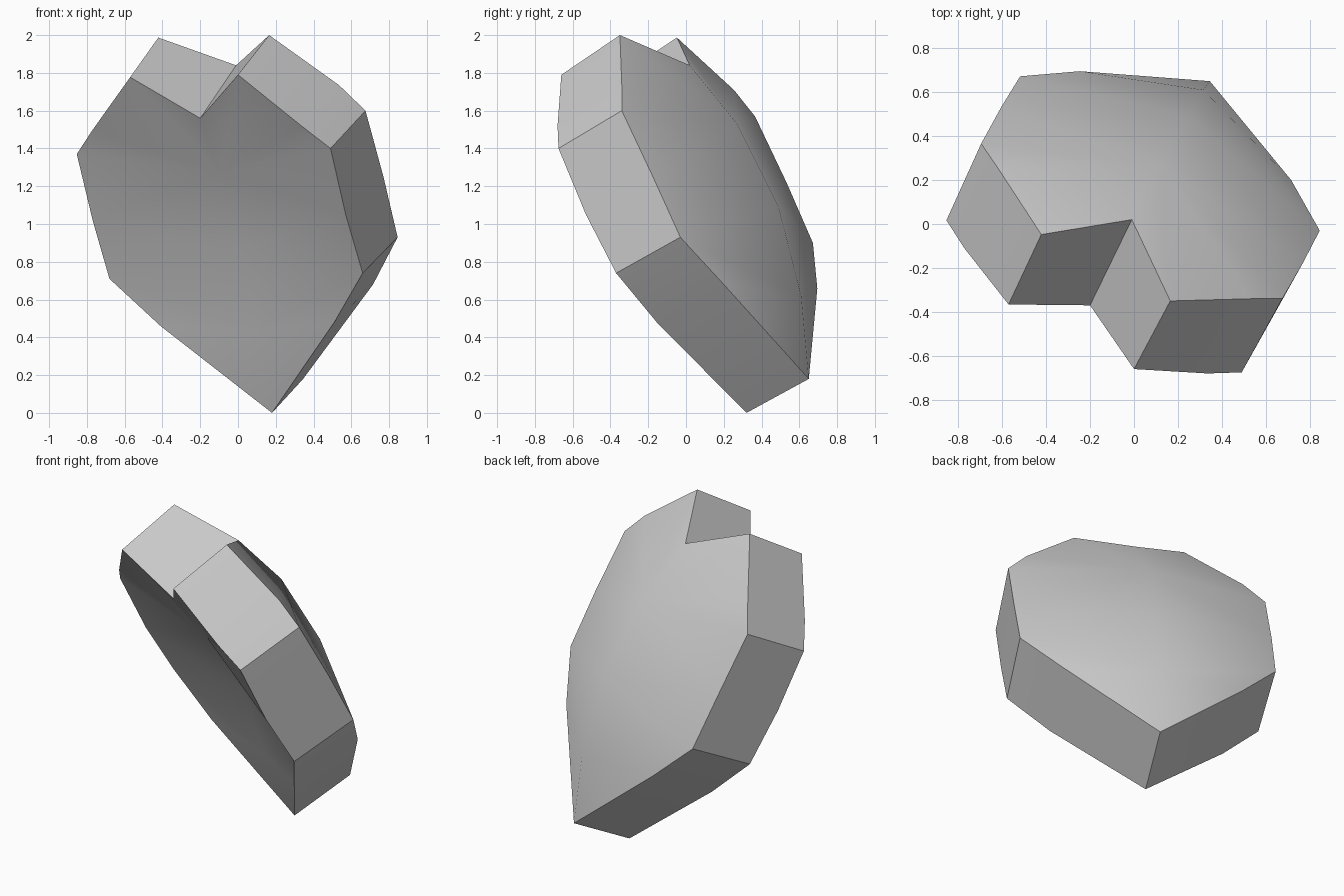
import bpy, bmesh, math
from mathutils import Vector

if "Cube" in bpy.data.objects:
    bpy.data.objects.remove(bpy.data.objects["Cube"])

# Heart centre lines (notch, three crease points, bottom tip) for both skins
FRONT_MID = [(-.20, -.37, 1.56), (-.10, -.18, 1.27), (.015, .03, .88),
             (.085, .15, .43), (.18, .32, 0)]
BACK_MID = [(-.01, .02, 1.84), (.12, .27, 1.53), (.243, .49, 1.09),
            (.315, .61, .62), (.345, .65, .18)]
# Right-hand rims: lobe peak, mid, shoulder, mid, hip, mid
FRONT_RIM = [(0, -.66, 1.79), (.335, -.68, 1.52), (.49, -.675, 1.40),
             (.57, -.53, 1.05), (.66, -.37, .74), (.51, -.155, .48)]
BACK_RIM = [(.165, -.35, 2.0), (.535, -.34, 1.735), (.675, -.34, 1.60),
            (.77, -.175, 1.25), (.845, -.03, .93), (.715, .20, .68)]

# Tilted symmetry plane of the heart
N = Vector((1.34, -.69, .03)).normalized()
K = .025 / 1.507


def reflect(p):
    p = Vector(p)
    return p - 2 * (N.dot(p) - K) * N


bm = bmesh.new()
mids = [[bm.verts.new(p) for p in m] for m in (FRONT_MID, BACK_MID)]
caps = set()
for place in (Vector, reflect):
    outlines = []
    for mid, rim in zip(mids, (FRONT_RIM, BACK_RIM)):
        # Dished skin: fan between the centre crease and the rim
        o = [mid[0]] + [bm.verts.new(place(p)) for p in rim] + [mid[4]]
        c1, c2, c3 = mid[1:4]
        for tri in ((o[0], o[1], c1), (o[1], o[2], c1), (o[2], o[3], c1),
                    (c1, o[3], o[4]), (c1, o[4], c2), (c2, o[4], o[5]),
                    (c2, o[5], c3), (c3, o[5], o[6]), (c3, o[6], o[7])):
            caps.add(bm.faces.new(tri))
        outlines.append(o)
    # Side walls joining both skins
    f, b = outlines
    for i in range(7):
        bm.faces.new((f[i], f[i + 1], b[i + 1], b[i]))

bmesh.ops.recalc_face_normals(bm, faces=bm.faces[:])

# Smooth skins, crisp rim and wall corners
for face in bm.faces:
    face.smooth = True
for e in bm.edges:
    kinds = [face in caps for face in e.link_faces]
    e.smooth = all(kinds) or (not any(kinds)
                              and e.calc_face_angle(0) < math.radians(30))

mesh = bpy.data.meshes.new("heart_plate")
bm.to_mesh(mesh)
bm.free()
heart = bpy.data.objects.new("heart_plate", mesh)
bpy.context.collection.objects.link(heart)
